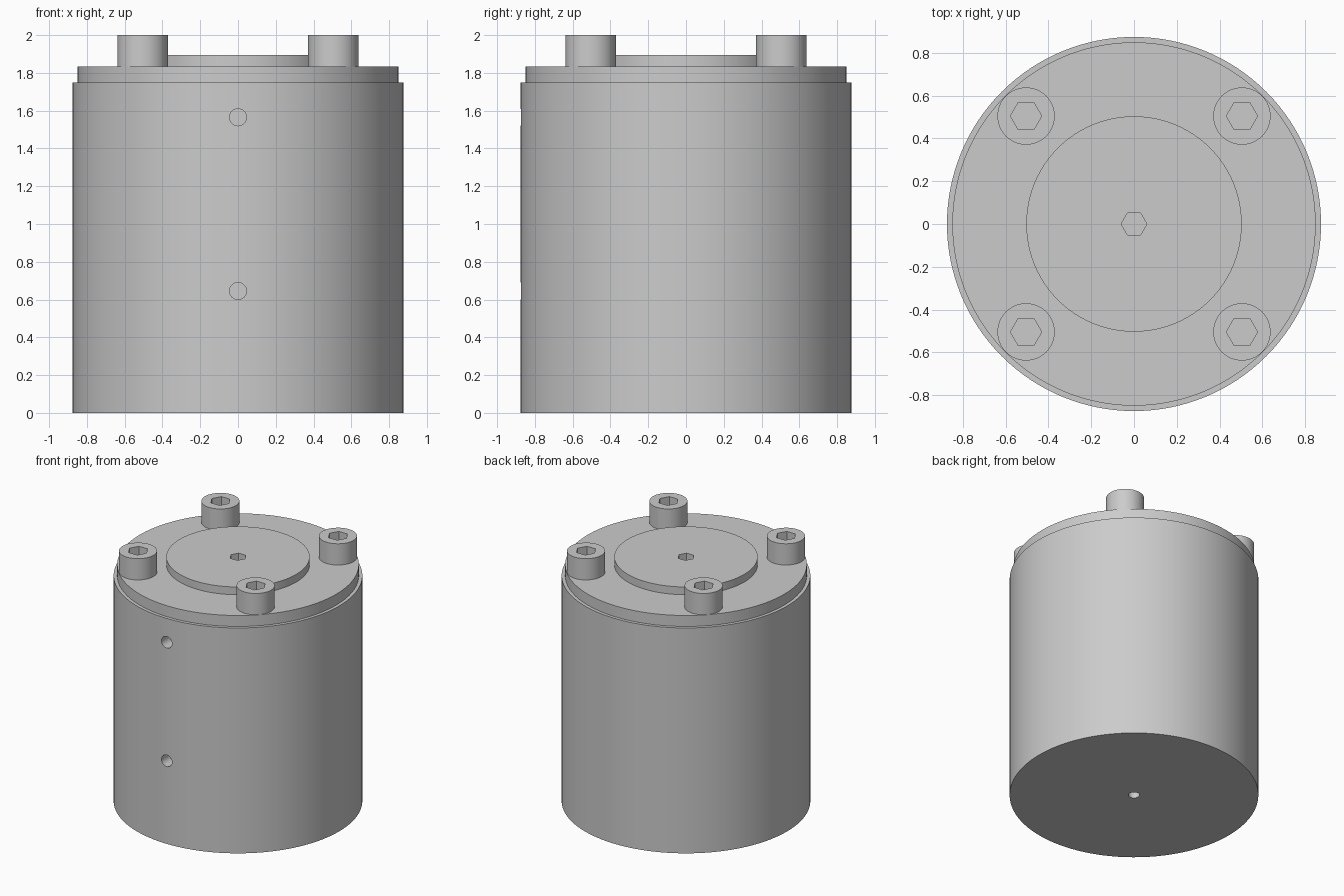
import bpy
import math

cube = bpy.data.objects.get("Cube")
if cube:
    bpy.data.objects.remove(cube, do_unlink=True)

metal = bpy.data.materials.new("plain grey metal")
grey = (0.6, 0.6, 0.6, 1)
metal.use_nodes = True
metal.diffuse_color = grey
metal.node_tree.nodes["Principled BSDF"].inputs["Base Color"].default_value = grey


def activate(obj):
    bpy.ops.object.select_all(action='DESELECT')
    obj.select_set(True)
    bpy.context.view_layer.objects.active = obj


def cylinder(name, radius, bottom, top, x=0, y=0, sides=96):
    """Upright prism; the quarter turn puts a corner on the x axis."""
    bpy.ops.mesh.primitive_cylinder_add(
        vertices=sides, radius=radius, depth=top - bottom,
        location=(x, y, (bottom + top) / 2), rotation=(0, 0, math.pi / 2))
    obj = bpy.context.object
    obj.name = name
    obj.data.materials.append(metal)
    return obj


def cut(obj, cutter):
    """Subtract the cutter from the part and discard it."""
    cutter.hide_render = True
    activate(obj)
    mod = obj.modifiers.new("cut", 'BOOLEAN')
    mod.operation = 'DIFFERENCE'
    mod.solver = 'EXACT'
    mod.object = cutter
    bpy.ops.object.modifier_apply(modifier=mod.name)
    bpy.data.objects.remove(cutter, do_unlink=True)


def smooth(obj):
    activate(obj)
    bpy.ops.object.shade_smooth_by_angle(angle=math.radians(30))


BODY_R, BODY_TOP, LID_TOP, BOSS_TOP, TOP = 0.875, 1.75, 1.835, 1.895, 2.0

# Main body, with two front holes and one small hole in the base
body = cylinder("body", BODY_R, 0, BODY_TOP, sides=128)
for z in (0.645, 1.565):
    drill = cylinder("side_drill", 0.045, -0.1, 0.1, sides=32)
    drill.rotation_euler = (math.pi / 2, 0, 0)
    drill.location = (0, -BODY_R, z)
    cut(body, drill)
cut(body, cylinder("base_drill", 0.04, -0.1, 0.15, sides=24))
smooth(body)

# Lid and raised centre disc with a hexagonal socket
lid = cylinder("lid", 0.85, BODY_TOP, LID_TOP, sides=128)
cut(lid, cylinder("lid_socket", 0.06, LID_TOP - 0.06, TOP, sides=6))
smooth(lid)
disc = cylinder("centre_disc", 0.504, LID_TOP, BOSS_TOP)
cut(disc, cylinder("disc_socket", 0.06, LID_TOP - 0.1, TOP, sides=6))
smooth(disc)

# Four socket-head screws
for side, x in (("left", 0.505), ("right", -0.505)):
    for end, y in (("front", -0.505), ("back", 0.505)):
        screw = cylinder(f"screw_{end}_{side}", 0.134, LID_TOP, TOP, x, y, 64)
        cut(screw, cylinder("screw_socket", 0.073, TOP - 0.08, TOP + 0.1, x, y, 6))
        smooth(screw)
